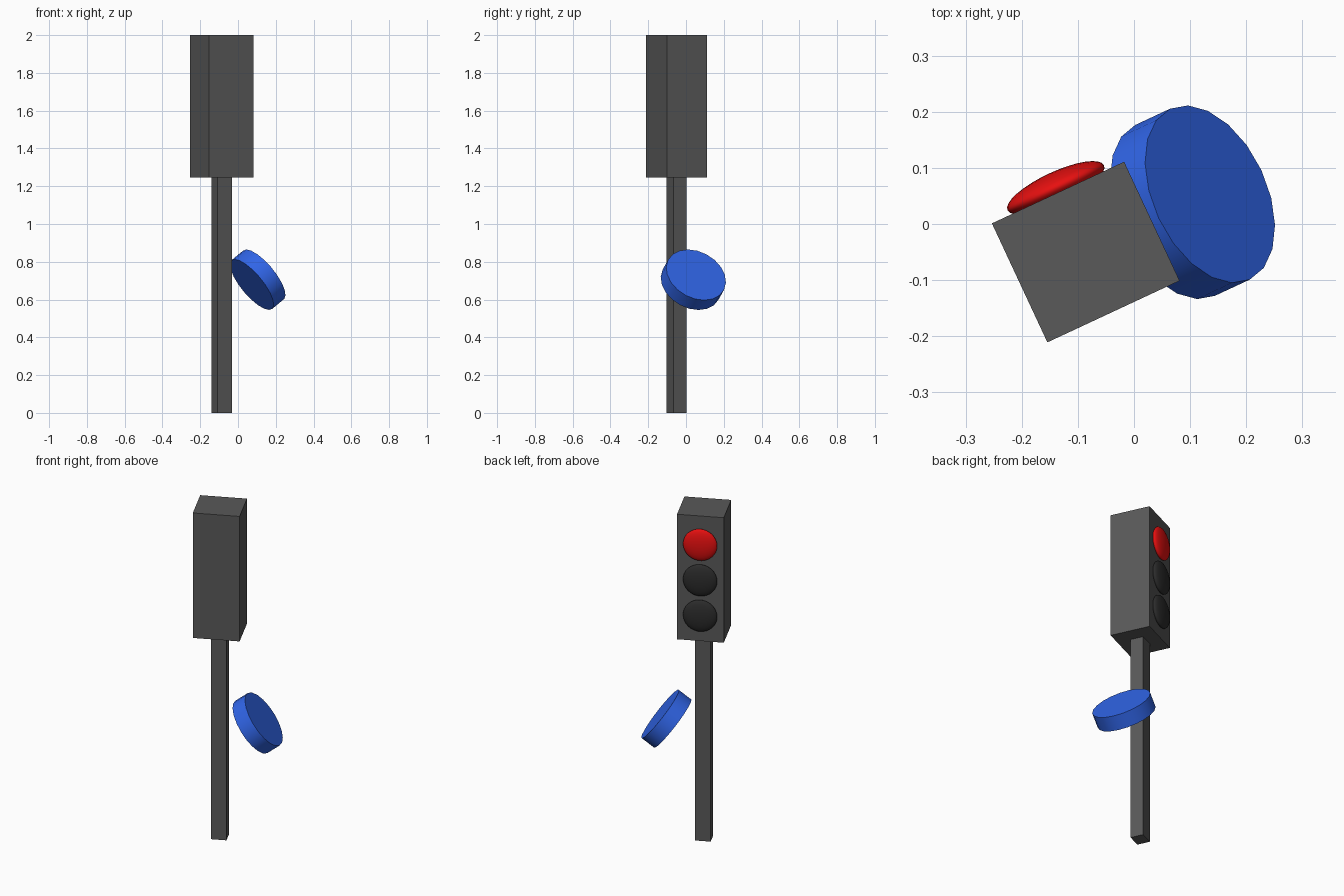
import bpy
import math
from mathutils import Matrix, Vector

if "Cube" in bpy.data.objects:
    bpy.data.objects.remove(bpy.data.objects["Cube"])

# Everything is laid out in a local frame, turned about z
FRAME = Matrix.Translation((-0.086, -0.05, 0)) @ Matrix.Rotation(math.radians(25), 4, 'Z')


def material(name, color):
    mat = bpy.data.materials.new(name)
    mat.diffuse_color = (*color, 1)
    mat.use_nodes = True
    mat.node_tree.nodes["Principled BSDF"].inputs["Base Color"].default_value = mat.diffuse_color
    return mat


def place(name, mat, loc, scale=(1, 1, 1), tilt=0.0):
    ob = bpy.context.object
    ob.name = name
    ob.data.materials.append(mat)
    ob.matrix_world = (FRAME @ Matrix.Translation(loc) @ Matrix.Rotation(tilt, 4, 'Y')
                       @ Matrix.Diagonal(Vector((*scale, 1))))
    return ob


def box(name, mat, size, z0):
    bpy.ops.mesh.primitive_cube_add(size=1)
    return place(name, mat, (0, 0, z0 + size[2] / 2), size)


grey = material("housing_grey", (0.1, 0.1, 0.1))
red = material("lit_red", (0.8, 0.005, 0.005))
dark = material("unlit_lamp", (0.025, 0.025, 0.025))
blue = material("sign_blue", (0.03, 0.13, 0.8))

# Post and lamp housing
box("post", grey, (0.086, 0.075, 1.245), 0)
box("lamp_housing", grey, (0.26, 0.234, 0.755), 1.245)

# Three domed lamps on the back face
for name, mat, z in (("top_lamp", red, 1.83),
                     ("middle_lamp", dark, 1.616),
                     ("bottom_lamp", dark, 1.402)):
    bpy.ops.mesh.primitive_uv_sphere_add(segments=32, ring_count=16, radius=1)
    bpy.ops.object.shade_smooth()
    place(name, mat, (0, 0.1265, z), (0.095, 0.028, 0.095))

# Tilted round push button beside the post
bpy.ops.mesh.primitive_cylinder_add(vertices=20, radius=0.168, depth=0.086)
bpy.ops.object.shade_smooth_by_angle(angle=math.radians(30))
place("push_button", blue, (0.21, 0.0, 0.705), tilt=math.radians(53))
